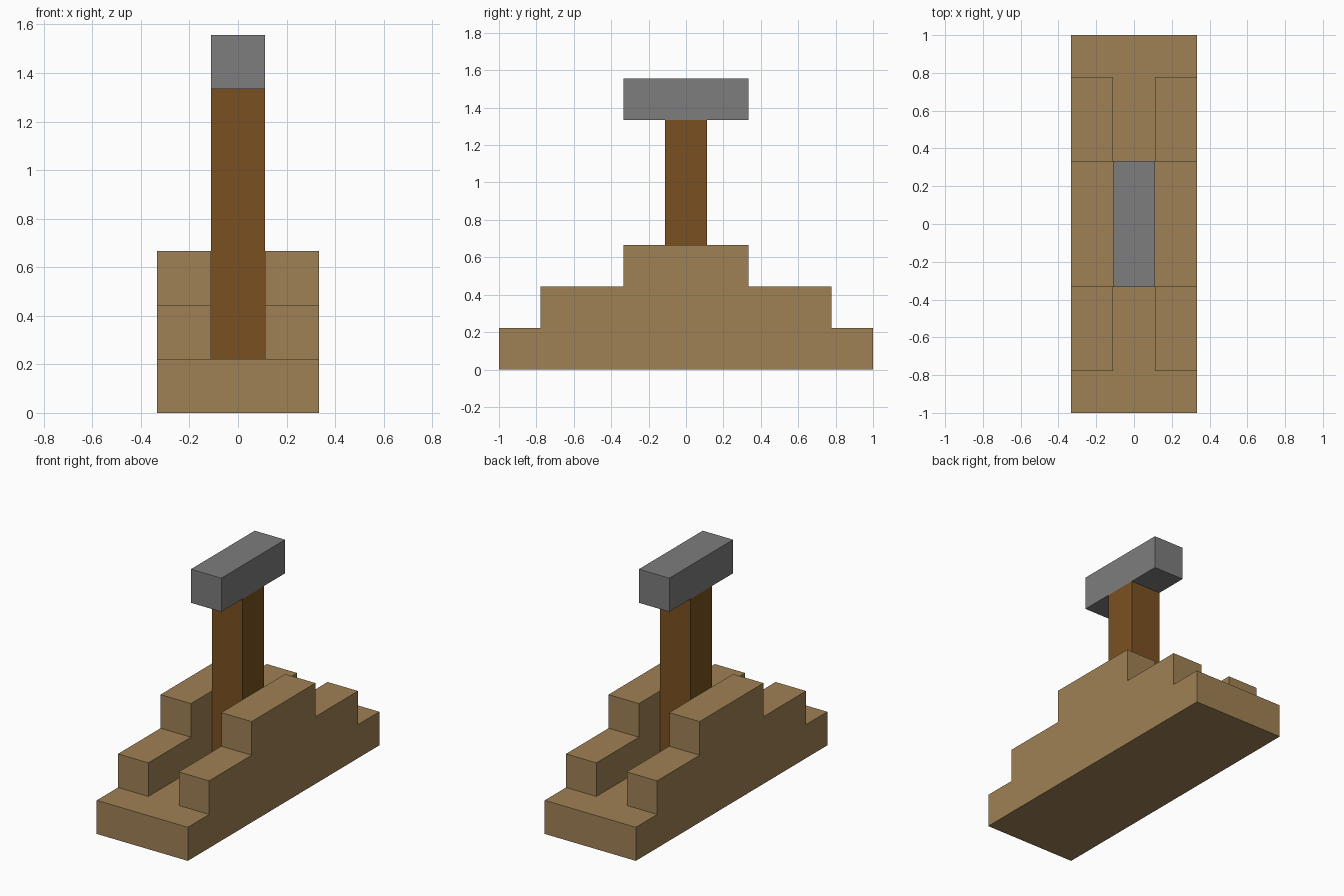
import bpy, bmesh
from mathutils import Vector

if "Cube" in bpy.data.objects:
    bpy.data.objects.remove(bpy.data.objects["Cube"])

U = 1 / 9  # all sizes are whole multiples of this unit


def srgb(c):
    c /= 255
    return c / 12.92 if c <= 0.04045 else ((c + 0.055) / 1.055) ** 2.4


def material(name, rgb):
    m = bpy.data.materials.new(name)
    m.diffuse_color = [srgb(c) for c in rgb] + [1]
    m.use_nodes = True
    m.node_tree.nodes["Principled BSDF"].inputs["Base Color"].default_value = m.diffuse_color
    return m


def stepped_solid(name, xs, ys, zs, filled, mat):
    """Clean closed block mesh: faces only where a filled cell meets an empty one."""
    bm = bmesh.new()
    cuts = (xs, ys, zs)
    counts = [len(c) - 1 for c in cuts]
    cells = {(i, j, k) for i in range(counts[0]) for j in range(counts[1])
             for k in range(counts[2]) if filled(i, j, k)}
    for cell in cells:
        for axis in range(3):
            for side in (0, 1):
                near = list(cell)
                near[axis] += 2 * side - 1
                if tuple(near) in cells:
                    continue
                corners = []
                for a, b in ((0, 0), (1, 0), (1, 1), (0, 1)):
                    idx = list(cell)
                    idx[axis] += side
                    idx[(axis + 1) % 3] += a
                    idx[(axis + 2) % 3] += b
                    corners.append(Vector([cuts[n][idx[n]] * U for n in range(3)]))
                if side == 0:
                    corners.reverse()
                bm.faces.new([bm.verts.new(c) for c in corners])
    bmesh.ops.remove_doubles(bm, verts=bm.verts[:], dist=1e-4)
    bmesh.ops.dissolve_limit(bm, angle_limit=0.01, verts=bm.verts[:], edges=bm.edges[:])
    bmesh.ops.recalc_face_normals(bm, faces=bm.faces[:])
    mesh = bpy.data.meshes.new(name)
    bm.to_mesh(mesh)
    bm.free()
    mesh.materials.append(mat)
    obj = bpy.data.objects.new(name, mesh)
    bpy.context.collection.objects.link(obj)
    return obj


def box(name, xs, ys, zs, mat):
    return stepped_solid(name, xs, ys, zs, lambda i, j, k: True, mat)


light_wood = material("light wood", (160, 129, 85))
dark_wood = material("dark wood", (122, 81, 33))
grey_stone = material("grey stone", (125, 125, 125))

# Base: floor slab with a stepped wall on each side of a central channel
wall_levels = (1, 2, 3, 2, 1)
stepped_solid("stepped_base", (-3, -1, 1, 3), (-9, -7, -3, 3, 7, 9), (0, 2, 4, 6),
              lambda i, j, k: k < (1 if i == 1 else wall_levels[j]), light_wood)

# Post standing in the channel, with the crossways head on top
box("lever_post", (-1, 1), (-1, 1), (2, 12), dark_wood)
box("lever_head", (-1, 1), (-3, 3), (12, 14), grey_stone)
